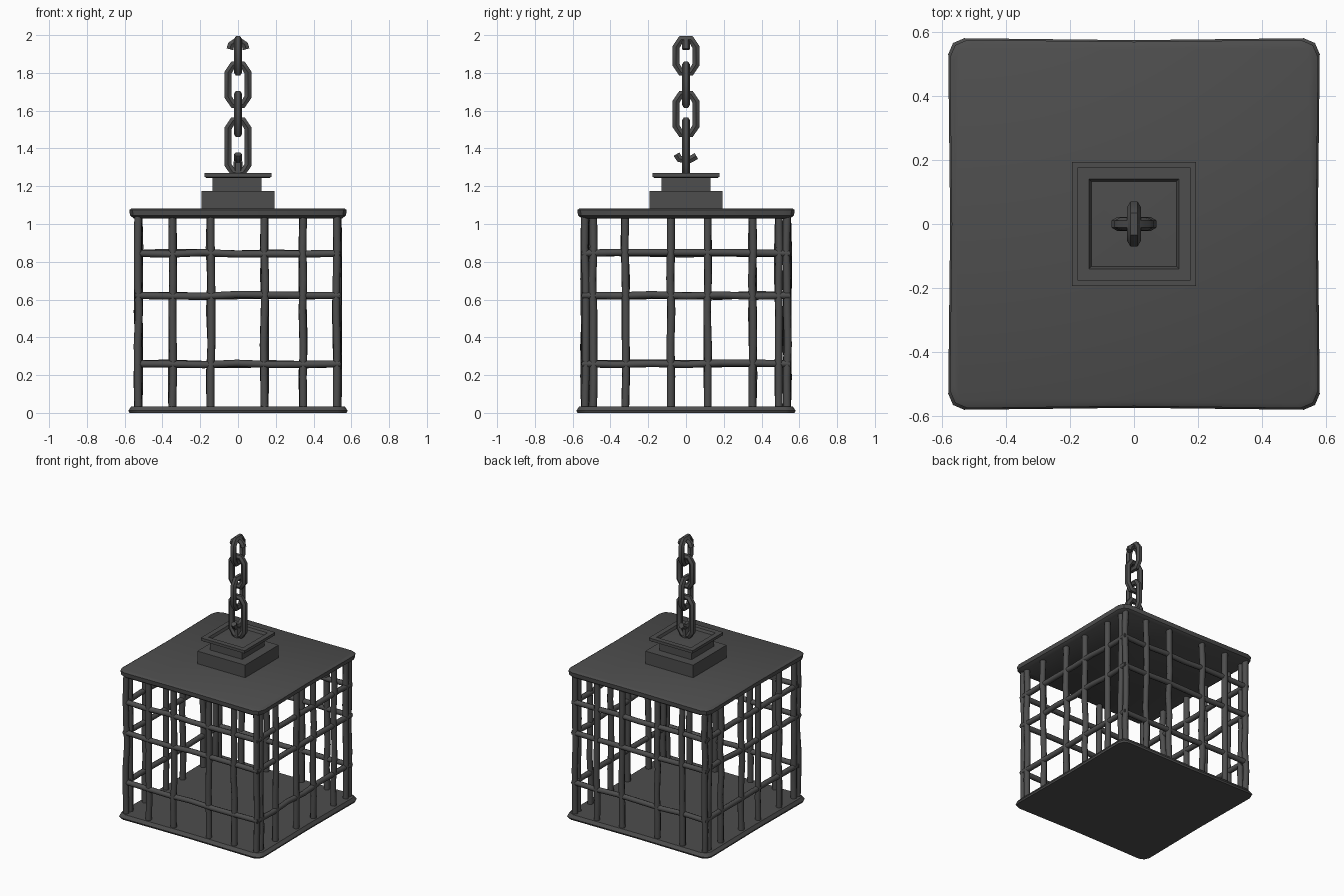
import bpy, bmesh, math, random
from mathutils import Vector

if "Cube" in bpy.data.objects:
    bpy.data.objects.remove(bpy.data.objects["Cube"])

random.seed(4)
iron = bpy.data.materials.new("dark iron")
iron.diffuse_color = (0.075, 0.075, 0.075, 1)
iron.use_nodes = True
iron.node_tree.nodes["Principled BSDF"].inputs["Base Color"].default_value = iron.diffuse_color


def finish(obj, angle=40):
    obj.data.materials.append(iron)
    bpy.ops.object.select_all(action='DESELECT')
    obj.select_set(True)
    bpy.context.view_layer.objects.active = obj
    if obj.type == 'CURVE':
        bpy.ops.object.convert(target='MESH')
        obj = bpy.context.object
    bpy.ops.object.shade_smooth_by_angle(angle=math.radians(angle))
    return obj


def rods(name, paths, radius, closed=False, sides=2):
    """Round rods swept along a list of point paths."""
    cu = bpy.data.curves.new(name, 'CURVE')
    cu.dimensions = '3D'
    cu.bevel_depth = radius
    cu.bevel_resolution = sides
    cu.use_fill_caps = True
    for pts in paths:
        s = cu.splines.new('POLY')
        s.points.add(len(pts) - 1)
        for p, q in zip(s.points, pts):
            p.co = (*q, 1)
        s.use_cyclic_u = closed
    obj = bpy.data.objects.new(name, cu)
    bpy.context.collection.objects.link(obj)
    return finish(obj, 50)


def outline(half, corner):
    """Square outline with clipped corners and slightly hollow sides."""
    pts = []
    for k in range(4):
        a = math.radians(90 * k)
        for x, y in ((half, -half + corner), (half - 0.006, 0), (half, half - corner),
                     (half - corner * 0.3, half - corner * 0.3)):
            pts.append((x * math.cos(a) - y * math.sin(a),
                        x * math.sin(a) + y * math.cos(a)))
    return pts


def slab(name, layers, corner):
    """Stack of (z, half width) outlines closed top and bottom."""
    bm = bmesh.new()
    rings = [[bm.verts.new((x, y, z)) for x, y in outline(h, corner)] for z, h in layers]
    for a, b in zip(rings, rings[1:]):
        n = len(a)
        for i in range(n):
            j = (i + 1) % n
            bm.faces.new((a[i], a[j], b[j], b[i]))
    bm.faces.new(rings[0][::-1])
    bm.faces.new(rings[-1])
    return from_bm(name, bm)


def from_bm(name, bm):
    bmesh.ops.recalc_face_normals(bm, faces=bm.faces)
    me = bpy.data.meshes.new(name)
    bm.to_mesh(me)
    bm.free()
    obj = bpy.data.objects.new(name, me)
    bpy.context.collection.objects.link(obj)
    return finish(obj)


def square_turning(name, layers, centre=(0, 0)):
    """Square-section column through (z, half width) steps."""
    bm = bmesh.new()
    rings = [[bm.verts.new((centre[0] + sx * h, centre[1] + sy * h, z))
              for sx, sy in ((-1, -1), (1, -1), (1, 1), (-1, 1))] for z, h in layers]
    for a, b in zip(rings, rings[1:]):
        for i in range(4):
            j = (i + 1) % 4
            bm.faces.new((a[i], a[j], b[j], b[i]))
    bm.faces.new(rings[0][::-1])
    bm.faces.new(rings[-1])
    return from_bm(name, bm)


# floor and roof plates
slab("floor_plate", [(0, 0.575), (0.012, 0.58), (0.035, 0.565)], 0.05)
slab("roof_plate", [(1.03, 0.552), (1.045, 0.572), (1.075, 0.575), (1.083, 0.562)], 0.055)

# stepped collar and its rimmed, recessed cap
square_turning("collar_base", [(1.07, 0.193), (1.175, 0.193)])
square_turning("collar_neck", [(1.17, 0.13), (1.25, 0.13)], (-0.005, 0))
square_turning("collar_cap", [(1.243, 0.165), (1.25, 0.177), (1.27, 0.177), (1.27, 0.14),
                              (1.252, 0.132), (1.258, 0.05)])


def wobble(a, b, steps=6, amount=0.005):
    """Slightly uneven hand-forged path between two points."""
    a, b = Vector(a), Vector(b)
    pts = []
    for i in range(steps + 1):
        p = a.lerp(b, i / steps)
        if 0 < i < steps:
            p += Vector(random.uniform(-amount, amount) for _ in range(3))
        pts.append(p)
    return pts


# cage bars
FRONT_X = (-0.528, -0.348, -0.145, 0.14, 0.345, 0.522)
SIDE_Y = (-0.492, -0.322, -0.08, 0.115, 0.352, 0.492)
LEVELS = (0.26, 0.622, 0.845)
for name, s in (("front", -1), ("back", 1)):
    y = 0.535 * s
    rods(name + "_bars", [wobble((x, y, 0.02), (x, y, 1.05)) for x in FRONT_X], 0.021)
    rods(name + "_rails", [wobble((-0.545, y, z), (0.54, y, z)) for z in LEVELS], 0.019)
for name, s in (("left", -1), ("right", 1)):
    x = 0.527 * s
    rods(name + "_bars", [wobble((x, y, 0.02), (x, y, 1.05)) for y in SIDE_Y], 0.021)
    rods(name + "_rails", [wobble((x, -0.545, z), (x, 0.545, z)) for z in LEVELS], 0.019)


# hanging chain
def place(u, z, across_x):
    return (u, 0, z) if across_x else (0, u, z)


def link(name, low, high, across_x, half=0.052, r=0.022):
    c = 0.04
    lo, hi = low + r, high - r
    shape = [(-half, lo + c), (-half * 0.5, lo), (half * 0.5, lo), (half, lo + c),
             (half, hi - c), (half * 0.5, hi), (-half * 0.5, hi), (-half, hi - c)]
    rods(name, [[place(u, z, across_x) for u, z in shape]], r, closed=True, sides=1)


link("chain_link_1", 1.78, 2.0, False)
link("chain_link_2", 1.61, 1.865, True)
link("chain_link_3", 1.455, 1.71, False)
link("chain_link_4", 1.25, 1.57, True)
rods("chain_top_half_link", [[(-0.043, 0, 1.925), (-0.036, 0, 1.95), (0, 0, 1.977),
                              (0.036, 0, 1.95), (0.043, 0, 1.925)]], 0.021, sides=1)
rods("chain_bottom_half_link", [[(0, -0.05, 1.37), (0, -0.035, 1.345), (0, 0.01, 1.335),
                                 (0, 0.055, 1.36)]], 0.021, sides=1)
rods("chain_anchor", [[(0, 0, 1.25), (0, 0, 1.33)]], 0.024, sides=1)
